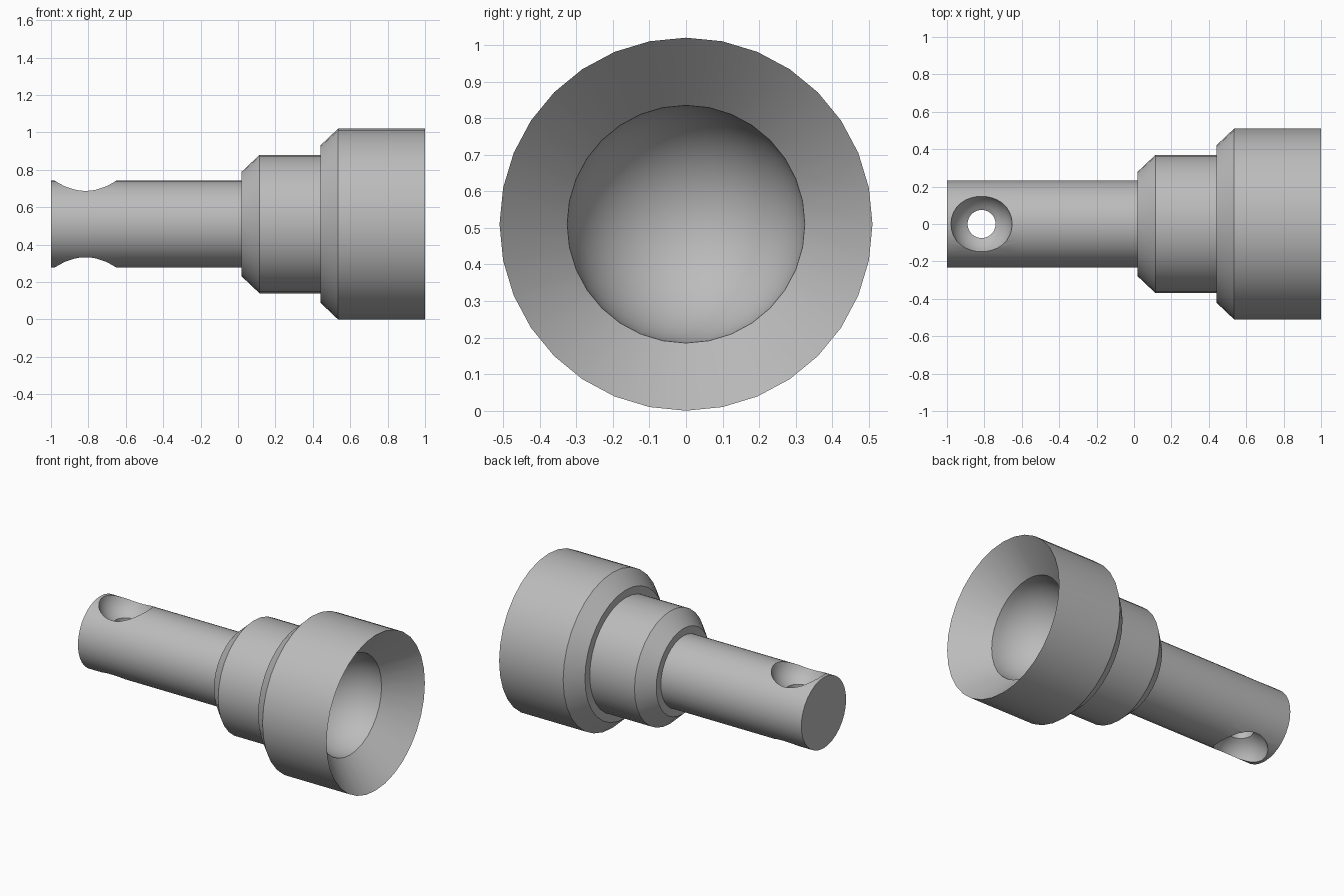
import bpy
import bmesh
from math import pi, sin, cos, acos, radians
from mathutils import Vector

cube = bpy.data.objects.get("Cube")
if cube:
    bpy.data.objects.remove(cube, do_unlink=True)

AXIS_Z = 0.51

steel = bpy.data.materials.new("grey steel")
steel.use_nodes = True
GREY = (0.5, 0.5, 0.5, 1)
steel.diffuse_color = GREY
steel.node_tree.nodes["Principled BSDF"].inputs["Base Color"].default_value = GREY


def lathe(name, profile, axis, side, steps):
    """Revolve (distance along axis, radius) points into a closed solid."""
    bm = bmesh.new()
    axis, side = Vector(axis), Vector(side)
    verts = [bm.verts.new(axis * a + side * r) for a, r in profile]
    edges = [bm.edges.new(pair) for pair in zip(verts, verts[1:])]
    bmesh.ops.spin(bm, geom=verts + edges, cent=(0, 0, 0), axis=axis,
                   angle=2 * pi, steps=steps, use_duplicate=False)
    bmesh.ops.remove_doubles(bm, verts=bm.verts, dist=1e-5)
    bmesh.ops.recalc_face_normals(bm, faces=bm.faces)
    mesh = bpy.data.meshes.new(name)
    bm.to_mesh(mesh)
    bm.free()
    mesh.materials.append(steel)
    obj = bpy.data.objects.new(name, mesh)
    obj.location.z = AXIS_Z
    bpy.context.collection.objects.link(obj)
    return obj


# Stepped body: shaft, collar, head, then the flared mouth and round socket
outer = [(-1, 0), (-1, 0.232), (-0.6, 0.232), (0.02, 0.232),
         (0.02, 0.28), (0.115, 0.37), (0.44, 0.37),
         (0.44, 0.42), (0.535, 0.51), (1, 0.51)]
SOCKET_X, SOCKET_R = 0.815, 0.325
N = 12
socket = [(SOCKET_X - SOCKET_R * sin(i * pi / 2 / N),
           SOCKET_R * cos(i * pi / 2 / N)) for i in range(N)]
socket.append((SOCKET_X - SOCKET_R, 0))
body = lathe("stepped_socket_shaft", outer + socket, (1, 0, 0), (0, 0, 1), 32)

# Cross hole with a rounded countersink at both ends
HOLE_R, BOWL_R, BOWL_Z = 0.075, 0.165, 0.25
low = -acos(HOLE_R / BOWL_R)
arc = [(BOWL_Z + BOWL_R, 0)]
for i in range(1, 17):
    t = pi / 2 + (low - pi / 2) * i / 16
    arc.append((BOWL_Z + BOWL_R * sin(t), BOWL_R * cos(t)))
mirrored = [(-a, r) for a, r in reversed(arc)]
cutter = lathe("cross_hole_cutter", arc + mirrored, (0, 0, 1), (1, 0, 0), 32)
cutter.location.x = -0.815
cutter.hide_render = True

# Cut the hole, then shade
cut = body.modifiers.new("cross hole", "BOOLEAN")
cut.operation = "DIFFERENCE"
cut.solver = "EXACT"
cut.object = cutter
bpy.ops.object.select_all(action="DESELECT")
body.select_set(True)
bpy.context.view_layer.objects.active = body
bpy.ops.object.modifier_apply(modifier=cut.name)
bpy.data.objects.remove(cutter, do_unlink=True)
bpy.ops.object.shade_smooth_by_angle(angle=radians(30))
